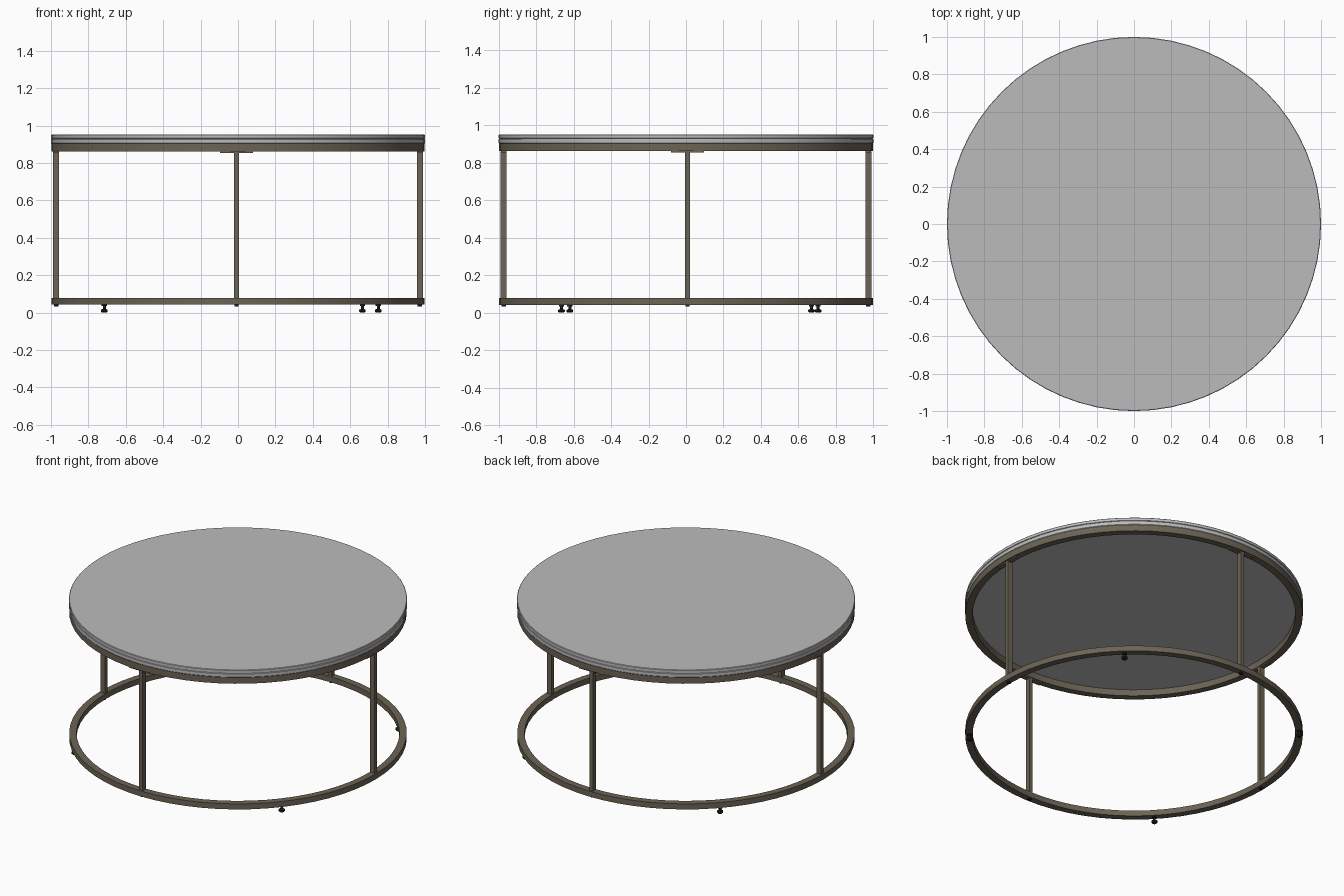
import bpy, math

if "Cube" in bpy.data.objects:
    bpy.data.objects.remove(bpy.data.objects["Cube"], do_unlink=True)


def material(name, color):
    m = bpy.data.materials.new(name)
    m.use_nodes = True
    m.diffuse_color = (*color, 1)
    m.node_tree.nodes["Principled BSDF"].inputs["Base Color"].default_value = (*color, 1)
    return m


stone = material("grey_stone", (0.5, 0.5, 0.5))
bronze = material("bronze_metal", (0.15, 0.125, 0.09))
black = material("black_rubber", (0.012, 0.012, 0.012))


def lathe(name, profile, mat, closed=False, segments=64, location=(0, 0, 0)):
    """Spin (radius, z) points about z; a closed profile makes a ring, an open one is capped."""
    n = len(profile)
    verts = [(r * math.cos(a), r * math.sin(a), z)
             for a in (math.tau * s / segments for s in range(segments))
             for r, z in profile]
    faces = []
    for s in range(segments):
        t = (s + 1) % segments
        for i in range(n if closed else n - 1):
            j = (i + 1) % n
            faces.append((s * n + i, t * n + i, t * n + j, s * n + j))
    if not closed:
        faces.append([s * n for s in reversed(range(segments))])
        faces.append([s * n + n - 1 for s in range(segments)])
    mesh = bpy.data.meshes.new(name)
    mesh.from_pydata(verts, [], faces)
    mesh.materials.append(mat)
    obj = bpy.data.objects.new(name, mesh)
    obj.location = location
    bpy.context.collection.objects.link(obj)
    bpy.ops.object.select_all(action="DESELECT")
    obj.select_set(True)
    bpy.context.view_layer.objects.active = obj
    bpy.ops.object.shade_smooth_by_angle(angle=math.radians(30))
    return obj


def box(name, center, size, turn, mat):
    bpy.ops.mesh.primitive_cube_add(size=1, location=center, rotation=(0, 0, turn))
    obj = bpy.context.object
    obj.name = name
    obj.scale = size
    obj.data.materials.append(mat)
    return obj


def ring(name, low, high):
    return lathe(name, [(0.955, low), (0.998, low), (0.998, high), (0.955, high)], bronze, closed=True)


# Round top with a fine groove around its edge
lathe("table_top", [(0.997, 0.903), (1, 0.906), (1, 0.926), (0.996, 0.928),
                    (0.996, 0.93), (1, 0.932), (1, 0.949), (0.997, 0.952)], stone)

# Frame rings
ring("upper_ring", 0.862, 0.903)
ring("lower_ring", 0.042, 0.078)

# Four legs with mounting plates above and screw pads below
legs = [("front", 0, -1), ("right", -1, 0), ("back", 0, 1), ("left", 1, 0)]
for side, dx, dy in legs:
    turn = math.atan2(dy, dx)
    x = 0.973 * dx - 0.008 * abs(dy)
    y = 0.973 * dy + 0.008 * abs(dx)
    box(side + "_leg", (x, y, 0.467), (0.032, 0.025, 0.786), turn, bronze)
    box(side + "_mounting_plate", (x, y, 0.858), (0.03, 0.175, 0.008), turn, bronze)
    lathe(side + "_screw_pad", [(0.012, 0.033), (0.012, 0.043)], black, segments=16, location=(x, y, 0))

# Levelling feet under the lower ring
spots = {"front_left": (0.75, -0.62), "back_left": (0.665, 0.705),
         "front_right": (-0.715, -0.665), "back_right": (-0.715, 0.67)}
for side, (x, y) in spots.items():
    lathe(side + "_foot", [(0.012, 0), (0.018, 0.006), (0.018, 0.015), (0.008, 0.019),
                           (0.008, 0.034), (0.014, 0.034), (0.014, 0.043)],
          black, segments=20, location=(x, y, 0))
